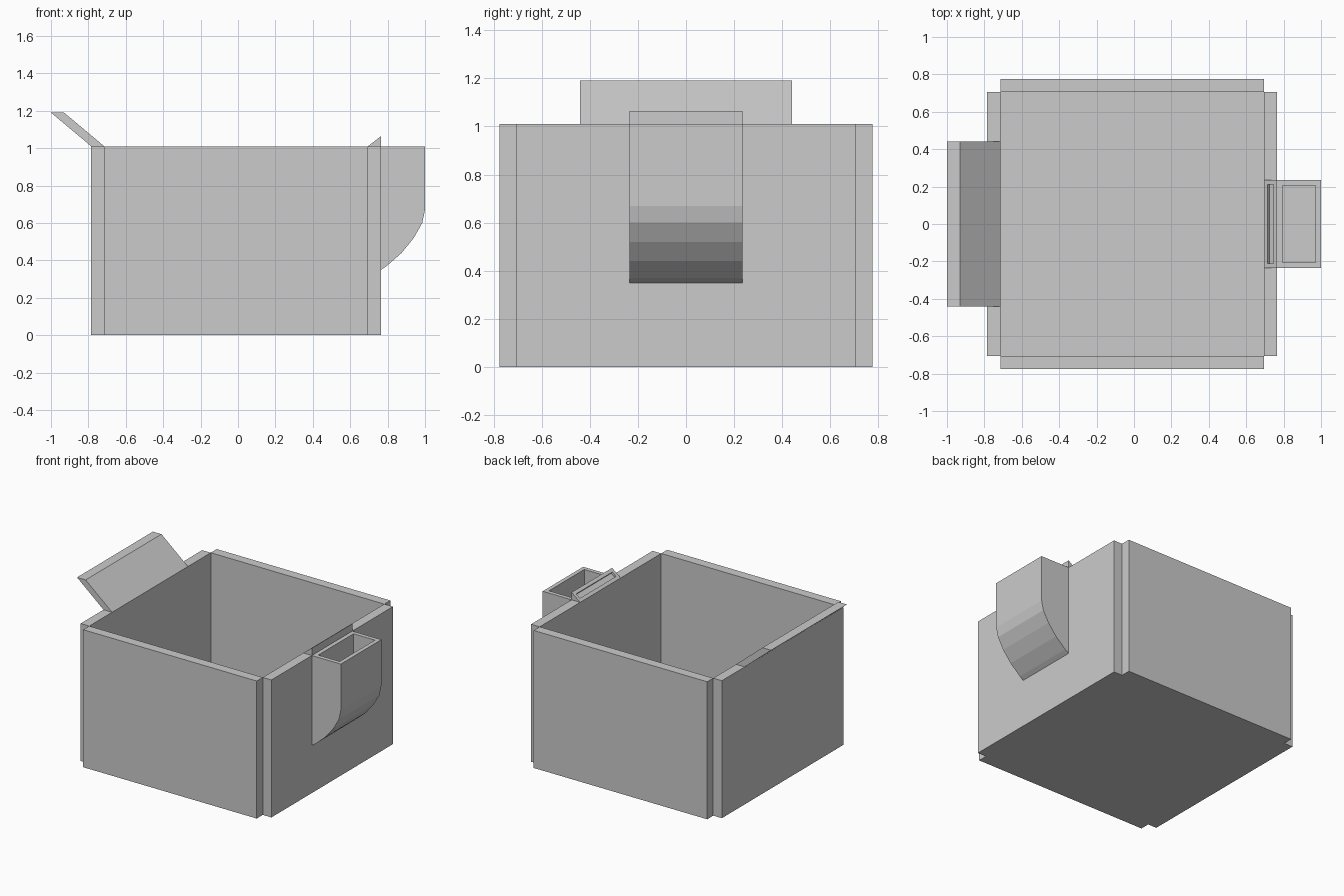
import bpy, bmesh
from mathutils import Vector

if "Cube" in bpy.data.objects:
    bpy.data.objects.remove(bpy.data.objects["Cube"])


def finish(bm, name):
    bmesh.ops.recalc_face_normals(bm, faces=bm.faces)
    mesh = bpy.data.meshes.new(name)
    bm.to_mesh(mesh)
    bm.free()
    obj = bpy.data.objects.new(name, mesh)
    bpy.context.collection.objects.link(obj)
    return obj


def box(name, lo, hi):
    bm = bmesh.new()
    bmesh.ops.create_cube(bm, size=1)
    for v in bm.verts:
        v.co = Vector([(l + h) / 2 + c * (h - l) for l, h, c in zip(lo, hi, v.co)])
    return finish(bm, name)


def prism(name, profile, y0, y1, hollow=None):
    """Extrude an xz profile along y; hollow = (side index, rim width, depth vector)."""
    bm = bmesh.new()
    a = [bm.verts.new((x, y0, z)) for x, z in profile]
    b = [bm.verts.new((x, y1, z)) for x, z in profile]
    bm.faces.new(a)
    bm.faces.new(b[::-1])
    n = len(profile)
    sides = [bm.faces.new((a[i], b[i], b[(i + 1) % n], a[(i + 1) % n])) for i in range(n)]
    bmesh.ops.recalc_face_normals(bm, faces=bm.faces)
    if hollow:
        i, rim, depth = hollow
        face = sides[i]
        bmesh.ops.inset_region(bm, faces=[face], thickness=rim, use_even_offset=True)
        new = bmesh.ops.extrude_discrete_faces(bm, faces=[face])["faces"][0]
        bmesh.ops.translate(bm, verts=new.verts, vec=depth)
    return finish(bm, name)


X0, X1, Y, T, H = -0.715, 0.695, 0.705, 0.07, 1.01

# Floor and four wall panels that leave open notches at the corners
box("floor", (X0, -Y, 0), (X1, Y, 0.005))
box("left_wall", (X0 - T, -Y, 0), (X0, Y, H))
box("right_wall", (X1, -Y, 0), (X1 + T, Y, H))
for name, s in (("front_wall", -1), ("back_wall", 1)):
    y = sorted((s * Y, s * (Y + T)))
    box(name, (X0, y[0], 0), (X1, y[1], H))

# Slanted flap on the left rim
prism("rim_flap", [(-1, 1.19), (-0.93, 1.19), (X0, H), (X0 - T, H)], -0.44, 0.44)

# Rounded hollow pocket on the right wall
prism("side_pocket",
      [(0.765, H), (1.0, H), (1.0, 0.67), (0.985, 0.60), (0.94, 0.52),
       (0.875, 0.44), (0.795, 0.37), (0.765, 0.35)],
      -0.235, 0.235, (0, 0.03, (0, 0, -0.4)))

# Recessed wedge on the rim above the pocket
prism("rim_wedge", [(X1, H), (0.765, 1.065), (0.765, H)],
      -0.235, 0.235, (0, 0.025, (0.009, 0, -0.012)))
